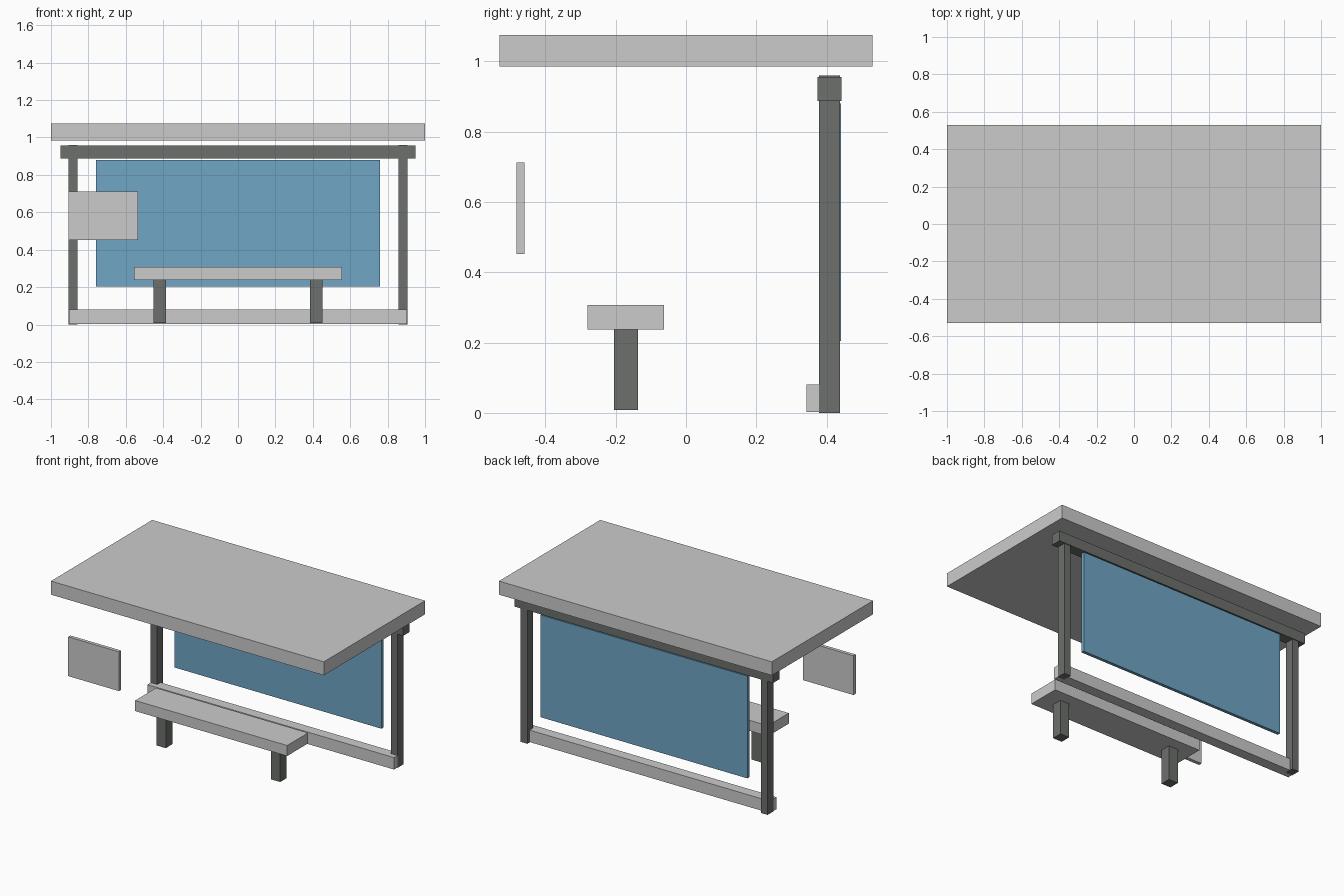
import bpy

if "Cube" in bpy.data.objects:
    bpy.data.objects.remove(bpy.data.objects["Cube"])


def material(name, rgb):
    m = bpy.data.materials.new(name)
    m.diffuse_color = (*rgb, 1)
    m.use_nodes = True
    m.node_tree.nodes["Principled BSDF"].inputs["Base Color"].default_value = m.diffuse_color
    return m


dark = material("dark_metal", (0.15, 0.16, 0.15))
blue = material("blue_glass", (0.16, 0.38, 0.56))


def box(name, x, y, z, mat=None):
    """Box spanning the given (min, max) range on each axis."""
    spans = (x, y, z)
    bpy.ops.mesh.primitive_cube_add(size=1, location=[(a + b) / 2 for a, b in spans])
    ob = bpy.context.object
    ob.name = name
    ob.scale = [b - a for a, b in spans]
    bpy.ops.object.transform_apply(location=False, rotation=False, scale=True)
    if mat:
        ob.data.materials.append(mat)
    return ob


# Flat roof slab
box("roof", (-1, 1), (-0.53, 0.53), (0.985, 1.075))

# Rear frame: top beam, bottom rail and glass
box("top_beam", (-0.948, 0.948), (0.374, 0.443), (0.887, 0.956), dark)
box("bottom_rail", (-0.904, 0.904), (0.343, 0.413), (0.002, 0.081))
box("glass_panel", (-0.758, 0.758), (0.42, 0.441), (0.204, 0.881), blue)

# Bench seat
box("seat", (-0.557, 0.557), (-0.281, -0.062), (0.237, 0.307))

# Posts and bench legs, one per side
for side, s in (("left", -1), ("right", 1)):
    box(f"{side}_post", sorted((s * 0.857, s * 0.905)), (0.378, 0.438), (0, 0.96), dark)
    box(f"{side}_bench_leg", sorted((s * 0.386, s * 0.453)), (-0.205, -0.137), (0.008, 0.238), dark)

# Sign panel at the front left
box("sign_panel", (-0.907, -0.535), (-0.482, -0.459), (0.452, 0.712))
